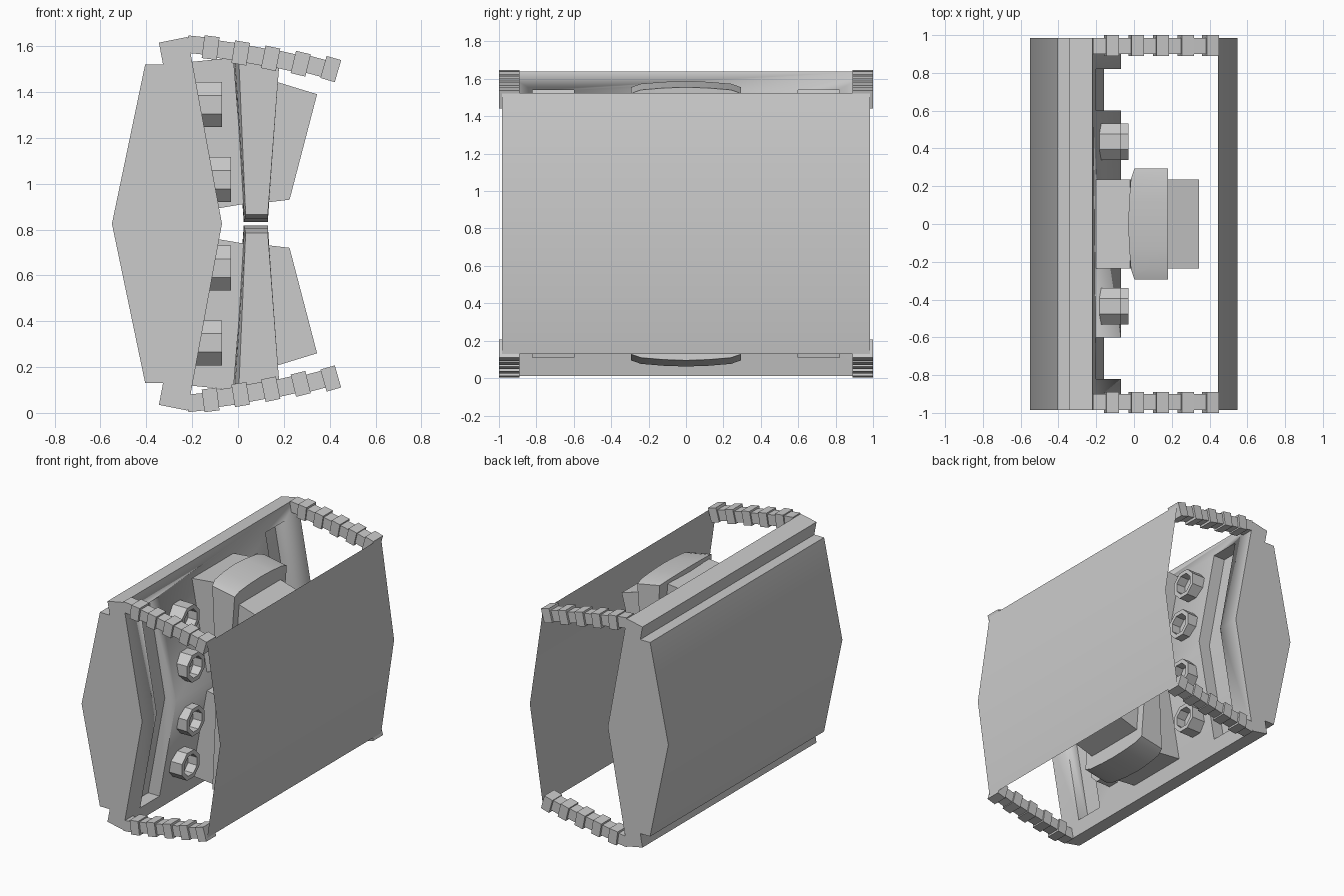
import bpy, bmesh
from math import radians, cos, sin, pi

cube = bpy.data.objects.get("Cube")
if cube:
    bpy.data.objects.remove(cube, do_unlink=True)

MID = 0.825  # height of the horizontal symmetry plane

grey = bpy.data.materials.new("plain grey")
grey.use_nodes = True
COLOUR = (0.6, 0.6, 0.6, 1)
grey.diffuse_color = COLOUR
grey.node_tree.nodes["Principled BSDF"].inputs["Base Color"].default_value = COLOUR


def finish(name, bm):
    bmesh.ops.recalc_face_normals(bm, faces=bm.faces)
    mesh = bpy.data.meshes.new(name)
    bm.to_mesh(mesh)
    bm.free()
    mesh.materials.append(grey)
    mesh.shade_smooth()
    mesh.set_sharp_from_angle(angle=radians(30))
    obj = bpy.data.objects.new(name, mesh)
    bpy.context.scene.collection.objects.link(obj)
    return obj


def bridge(bm, a, b):
    for i in range(len(a)):
        j = (i + 1) % len(a)
        bm.faces.new((a[i], a[j], b[j], b[i]))


def loft(bm, sections):
    """Skin a list of (y, xz profile) sections and cap both ends."""
    rings = [[bm.verts.new((x, y, z)) for x, z in prof] for y, prof in sections]
    for a, b in zip(rings, rings[1:]):
        bridge(bm, a, b)
    bm.faces.new(rings[0])
    bm.faces.new(rings[-1])


def prism(name, profile, y0, y1):
    bm = bmesh.new()
    loft(bm, [(y0, profile), (y1, profile)])
    return finish(name, bm)


def flip(profile, up):
    return [(x, z if up else 2 * MID - z) for x, z in profile]


def chevron(upper):
    """Complete an upper half outline, whose ends lie on the symmetry plane."""
    return upper + flip(upper[1:-1], False)[::-1]


# Bulged back shell
prism("back_shell", chevron([(-0.55, MID), (-0.405, 1.52), (-0.31, 1.52), (-0.175, MID)]),
      -0.985, 0.985)

# Thick bent frame with a long slot near each end
frame = prism("main_frame", chevron([(-0.195, MID), (-0.345, 1.615), (-0.22, 1.64), (-0.07, MID)]),
              -0.985, 0.985)
for side in (-1, 1):
    cutter = prism("slot_cutter", chevron([(-0.16, MID), (-0.292, 1.54), (0.1, 1.54), (0.1, MID)]),
                   side * 0.71 - 0.11, side * 0.71 + 0.11)
    cutter.hide_render = True
    mod = frame.modifiers.new("slot", "BOOLEAN")
    mod.operation = "DIFFERENCE"
    mod.solver = "EXACT"
    mod.object = cutter
    bpy.context.view_layer.objects.active = frame
    bpy.ops.object.modifier_apply(modifier=mod.name)
    bpy.data.objects.remove(cutter, do_unlink=True)

# Thin bent outer panel
bm = bmesh.new()
rows = [[bm.verts.new((x, y, z)) for y in (-0.985, 0.985)]
        for x, z in ((0.445, 0.13), (0.548, MID), (0.445, 1.525))]
for (a, b), (c, d) in zip(rows, rows[1:]):
    bm.faces.new((a, b, d, c))
finish("outer_panel", bm)


# Segmented corner linkages, alternating thin and thick links
def linkage(name, side, up):
    bm = bmesh.new()
    for i in range(10):
        thick = i % 2
        t = i / 9
        cx, cz = -0.185 + 0.0655 * i, 1.605 - 0.105 * t
        tilt = radians(-6 - 10 * t)
        hw, hh = (0.033, 0.05) if thick else (0.036, 0.038)
        prof = [(cx + u * cos(tilt) - v * sin(tilt), cz + u * sin(tilt) + v * cos(tilt))
                for u, v in ((-hw, -hh), (hw, -hh), (hw, hh), (-hw, hh))]
        y0, y1 = (0.89, 1.0) if thick else (0.9, 0.985)
        loft(bm, [(side * y0, flip(prof, up)), (side * y1, flip(prof, up))])
    finish(name, bm)


# Open octagonal cup pointing toward +x
def cup(name, x0, x1, y, z):
    bm = bmesh.new()

    def ring(x, r):
        return [bm.verts.new((x, y + r * cos((k + 0.5) * pi / 4), z + r * sin((k + 0.5) * pi / 4)))
                for k in range(8)]
    rings = [ring(x0, 0.1055), ring(x1, 0.1055), ring(x1, 0.075), ring(x1 - 0.07, 0.075)]
    for a, b in zip(rings, rings[1:]):
        bridge(bm, a, b)
    bm.faces.new(rings[0])
    bm.faces.new(rings[-1])
    finish(name, bm)


# Bulged middle block: edges draw in toward both ends
def housing(name, up):
    bm = bmesh.new()
    sections = []
    for y, d in ((-0.295, 0.033), (-0.24, 0.014), (-0.12, 0.004), (0, 0),
                 (0.12, 0.004), (0.24, 0.014), (0.295, 0.033)):
        prof = [(-0.03 + d, 1.588 - d), (0.18, 1.555 - d), (0.13, 0.832 + d), (0.025 + d / 4, 0.832 + d)]
        sections.append((y, flip(prof, up)))
    loft(bm, sections)
    finish(name, bm)


for up, level in ((True, "upper"), (False, "lower")):
    prism(level + "_mount", flip([(-0.215, 1.53), (-0.02, 1.55), (0.03, 0.912), (-0.1, 0.89)], up),
          -0.235, 0.235)
    housing(level + "_housing", up)
    prism(level + "_end_block", flip([(0.1, 1.465), (0.345, 1.39), (0.225, 0.93), (0.1, 0.915)], up),
          -0.235, 0.235)
    for side, hand in ((-1, "front"), (1, "rear")):
        linkage(f"{level}_{hand}_linkage", side, up)
        for place, x0, x1, z in (("outer", -0.2, -0.07, 1.345), ("inner", -0.15, -0.03, 1.018)):
            cup(f"{level}_{hand}_{place}_cup", x0, x1, side * 0.435, flip([(0, z)], up)[0][1])
